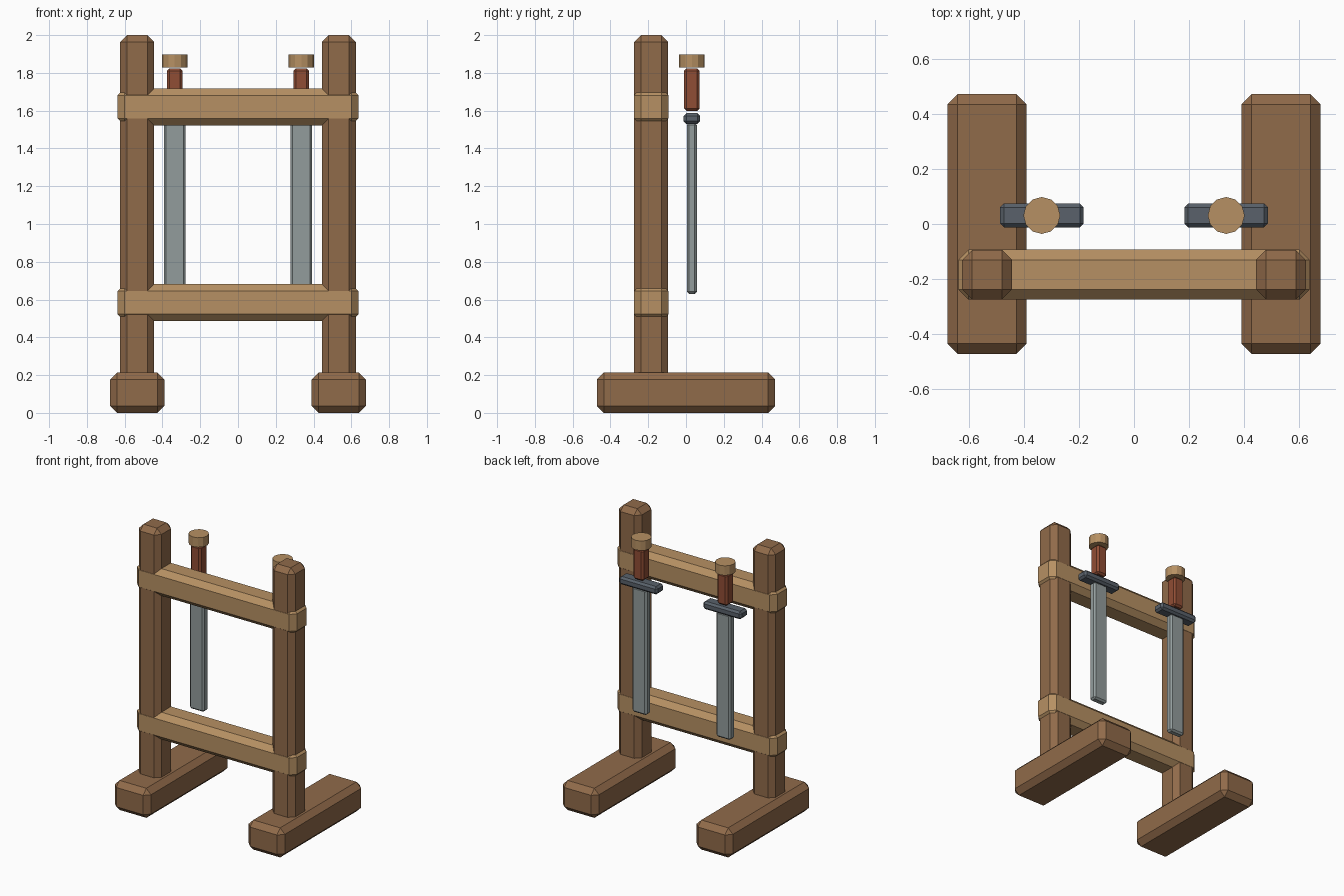
import bpy, bmesh

if "Cube" in bpy.data.objects:
    bpy.data.objects.remove(bpy.data.objects["Cube"])


def material(name, rgb):
    m = bpy.data.materials.new(name)
    m.diffuse_color = (*rgb, 1)
    m.use_nodes = True
    m.node_tree.nodes["Principled BSDF"].inputs["Base Color"].default_value = m.diffuse_color
    return m


DARK_WOOD = material("dark_wood", (0.28, 0.145, 0.068))
LIGHT_WOOD = material("light_wood", (0.47, 0.28, 0.125))
STEEL = material("steel", (0.29, 0.335, 0.335))
IRON = material("dark_iron", (0.1, 0.12, 0.145))
LEATHER = material("red_leather", (0.28, 0.075, 0.035))


def finish(name, bm, mat):
    me = bpy.data.meshes.new(name)
    bm.to_mesh(me)
    bm.free()
    me.materials.append(mat)
    ob = bpy.data.objects.new(name, me)
    bpy.context.collection.objects.link(ob)
    return ob


def beam(name, x, y, z, chamfer, mat):
    """Chamfered box; x, y and z are (low, high) pairs."""
    bm = bmesh.new()
    bmesh.ops.create_cube(bm, size=1)
    for v in bm.verts:
        for i, (lo, hi) in enumerate((x, y, z)):
            v.co[i] = hi if v.co[i] > 0 else lo
    bmesh.ops.bevel(bm, geom=bm.edges[:], offset=chamfer,
                    segments=1, affect='EDGES', profile=0.5)
    return finish(name, bm, mat)


def around(centre, half):
    return (centre - half, centre + half)


def disc(name, x, y, z, radius, mat):
    bm = bmesh.new()
    bmesh.ops.create_cone(bm, cap_ends=True, segments=12, radius1=radius,
                          radius2=radius, depth=z[1] - z[0])
    bmesh.ops.translate(bm, verts=bm.verts, vec=(x, y, sum(z) / 2))
    return finish(name, bm, mat)


FRAME_Y = -0.184    # plane of the upright frame
SWORD_Y = 0.031     # plane of the hanging swords

for side, s in (("left", -1), ("right", 1)):
    # Stand: foot and post
    px = 0.534 * s
    beam(side + "_foot", around(px, 0.144), (-0.472, 0.472), (0, 0.213), 0.037, DARK_WOOD)
    beam(side + "_post", around(px, 0.09), around(FRAME_Y, 0.09), (0.15, 2.0), 0.036, DARK_WOOD)

    # Sword hanging point down
    sx = 0.335 * s
    beam(side + "_blade", around(sx, 0.058), around(SWORD_Y, 0.027), (0.63, 1.535), 0.012, STEEL)
    beam(side + "_guard", around(sx, 0.152), around(SWORD_Y, 0.043), (1.53, 1.587), 0.014, IRON)
    beam(side + "_grip", around(sx, 0.041), around(SWORD_Y, 0.041), (1.598, 1.824), 0.013, LEATHER)
    disc(side + "_pommel", sx, SWORD_Y, (1.829, 1.898), 0.067, LIGHT_WOOD)

# Cross rails, a hair proud of the posts
for name, z in (("lower_rail", 0.584), ("upper_rail", 1.62)):
    beam(name, (-0.638, 0.638), around(FRAME_Y, 0.091), around(z, 0.098), 0.037, LIGHT_WOOD)
